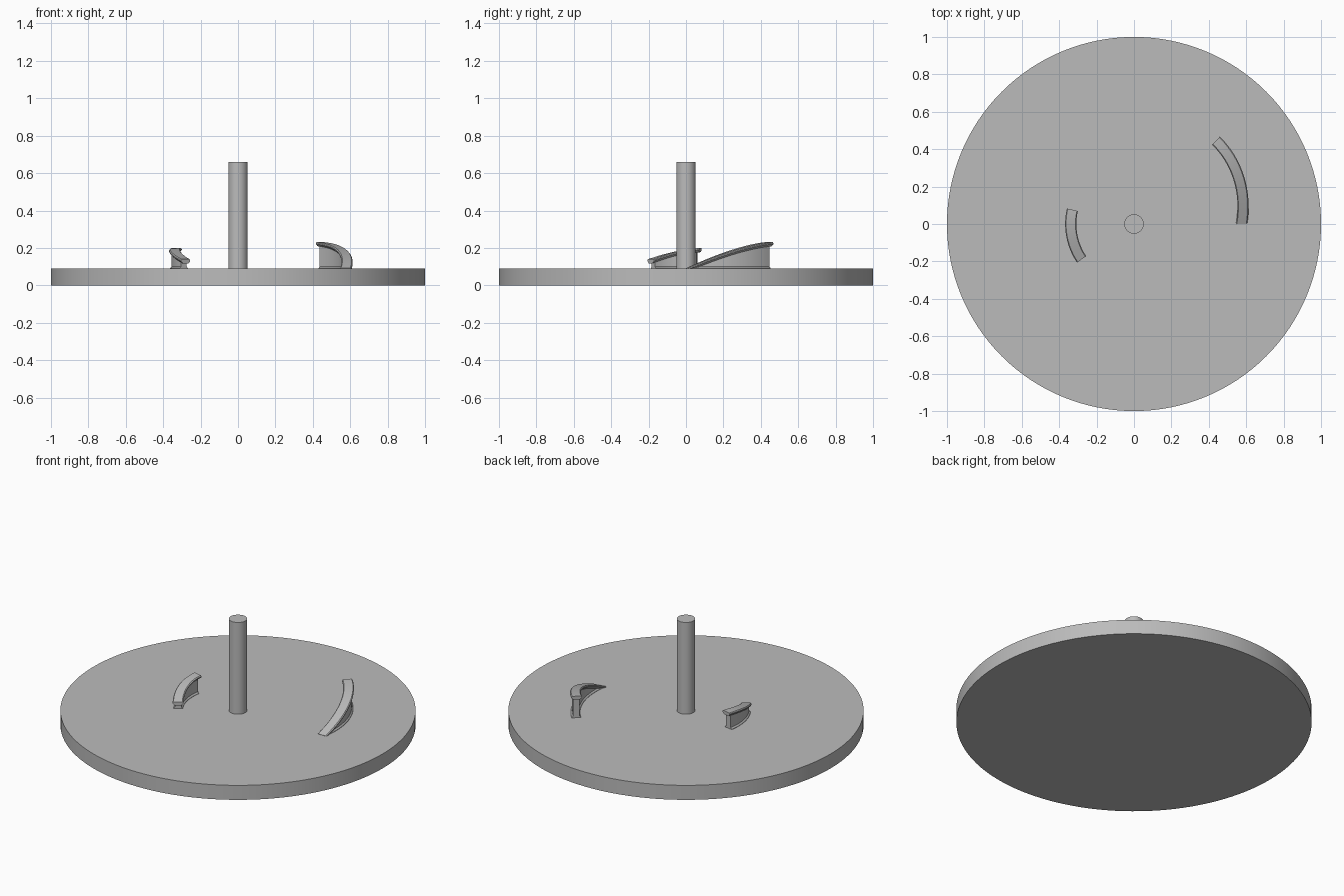
import bpy
import bmesh
from math import radians, sin, cos, pi

cube = bpy.data.objects.get("Cube")
if cube:
    bpy.data.objects.remove(cube, do_unlink=True)

grey = bpy.data.materials.new("plain grey")
grey.use_nodes = True
COLOUR = (0.5, 0.5, 0.5, 1)
grey.diffuse_color = COLOUR
grey.node_tree.nodes["Principled BSDF"].inputs["Base Color"].default_value = COLOUR

FLOOR = 0.09   # top of the disc


def finish(obj):
    obj.data.materials.append(grey)
    bpy.ops.object.select_all(action='DESELECT')
    obj.select_set(True)
    bpy.context.view_layer.objects.active = obj
    bpy.ops.object.shade_smooth_by_angle(angle=radians(35))


def cylinder(name, radius, bottom, top, sides):
    bpy.ops.mesh.primitive_cylinder_add(vertices=sides, radius=radius, depth=top - bottom,
                                        location=(0, 0, (top + bottom) / 2))
    obj = bpy.context.object
    obj.name = name
    finish(obj)


def sweep(name, start, end, section, steps=32):
    """Sweep a closed (radius, z) section, given as a function of angle, about the z axis."""
    bm = bmesh.new()
    rings = []
    for i in range(steps + 1):
        deg = start + (end - start) * i / steps
        a = radians(deg)
        rings.append([bm.verts.new((r * cos(a), r * sin(a), z)) for r, z in section(deg)])
    n = len(rings[0])
    for p, q in zip(rings, rings[1:]):
        for j in range(n):
            bm.faces.new((p[j], p[(j + 1) % n], q[(j + 1) % n], q[j]))
    bm.faces.new(rings[0])
    bm.faces.new(rings[-1])
    bmesh.ops.recalc_face_normals(bm, faces=bm.faces)
    mesh = bpy.data.meshes.new(name)
    bm.to_mesh(mesh)
    bm.free()
    obj = bpy.data.objects.new(name, mesh)
    bpy.context.collection.objects.link(obj)
    finish(obj)


def ramp(name, low, high, inset_low, inset_high, radius, height):
    """Curved I-section rail: wide cap, thin web and a flared foot."""
    half, web = 0.03, 0.018

    def cap(deg):
        r, z = radius(deg), height(deg)
        right = [(half - 0.005, 0), (half, -0.005), (half, -0.011), (web, -0.022)]
        outline = right + [(-x, y) for x, y in reversed(right)]
        return [(r + x, z + y) for x, y in outline]

    def stem(deg):
        r = radius(deg)
        top = max(height(deg) - 0.015, FLOOR - 0.004)
        return [(r - web, FLOOR - 0.005), (r + web, FLOOR - 0.005), (r + web, top), (r - web, top)]

    def foot(deg):
        r = radius(deg)
        top = min(FLOOR + 0.01, max(height(deg) - 0.005, FLOOR - 0.003))
        return [(r - 0.027, FLOOR - 0.005), (r + 0.027, FLOOR - 0.005),
                (r + 0.026, FLOOR + 0.002), (r + web, top),
                (r - web, top), (r - 0.026, FLOOR + 0.002)]

    sweep(name + "_cap", low, high, cap)
    sweep(name + "_web", low + inset_low, high - inset_high, stem)
    sweep(name + "_foot", low + inset_low, high - inset_high, foot)


# Base disc and centre post
cylinder("base_disc", 1.0, 0, FLOOR, 128)
cylinder("centre_post", 0.052, FLOOR - 0.01, 0.66, 48)

# Large outer ramp, spiralling slightly outward as it climbs
ramp("outer_ramp", 0, 45.5, 1, 1.5,
     lambda d: 0.575 + 0.05 * sin(d / 45.5 * pi / 2),
     lambda d: 0.092 + 0.141 * sin(d / 45.5 * pi / 2 * 0.9))

# Small inner ramp, climbing the other way round
ramp("inner_ramp", 214, 167, -3, -3,
     lambda d: 0.338,
     lambda d: 0.14 + 0.06 * sin((214 - d) / 47 * pi / 2 * 0.9))
